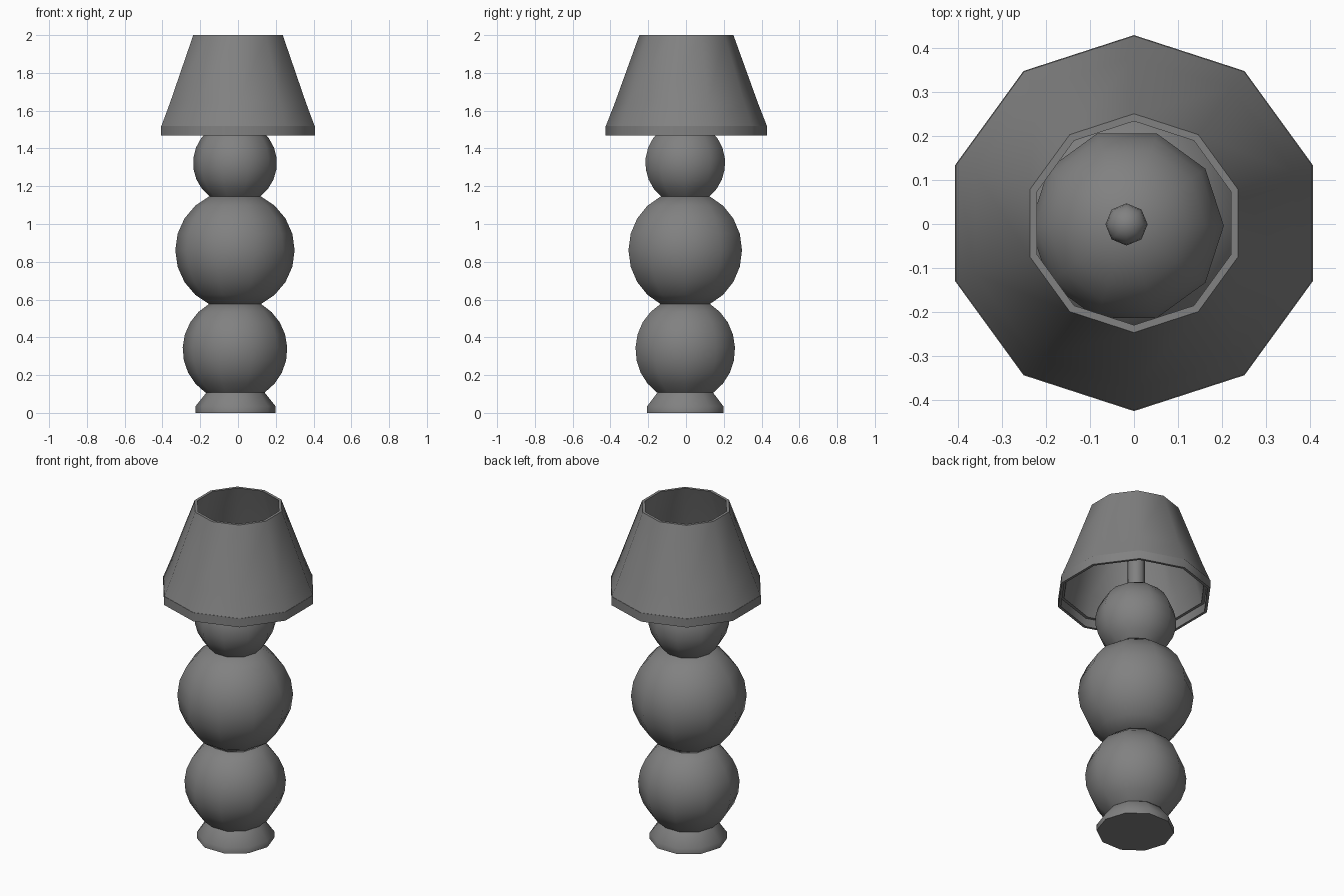
import bpy, bmesh
from math import sin, cos, pi, radians, asin

if "Cube" in bpy.data.objects:
    bpy.data.objects.remove(bpy.data.objects["Cube"])

# Dark grey finish shared by every part
grey = bpy.data.materials.new("dark_grey")
grey.diffuse_color = (0.22, 0.22, 0.22, 1)
grey.use_nodes = True
grey.node_tree.nodes["Principled BSDF"].inputs["Base Color"].default_value = grey.diffuse_color


def lathe(name, profile, sides, centre, turn=0.0, closed=False, smooth=42):
    """Spin a (radius, z) profile into a faceted ring; cap the ends unless it is a closed loop."""
    bm = bmesh.new()
    rings = []
    for r, z in profile:
        rings.append([bm.verts.new((centre[0] + r * cos(turn + 2 * pi * i / sides),
                                    centre[1] + r * sin(turn + 2 * pi * i / sides), z))
                      for i in range(sides)])
    pairs = list(zip(rings, rings[1:]))
    if closed:
        pairs.append((rings[-1], rings[0]))
    else:
        bm.faces.new(rings[0])
        bm.faces.new(rings[-1])
    for a, b in pairs:
        for i in range(sides):
            j = (i + 1) % sides
            bm.faces.new((a[i], a[j], b[j], b[i]))
    bmesh.ops.recalc_face_normals(bm, faces=bm.faces)
    mesh = bpy.data.meshes.new(name)
    bm.to_mesh(mesh)
    bm.free()
    mesh.materials.append(grey)
    obj = bpy.data.objects.new(name, mesh)
    bpy.context.collection.objects.link(obj)
    bpy.ops.object.select_all(action='DESELECT')
    obj.select_set(True)
    bpy.context.view_layer.objects.active = obj
    bpy.ops.object.shade_smooth_by_angle(angle=radians(smooth))
    return obj


def ball(r, zc, z0, z1, steps):
    """Arc of a sphere profile between two heights."""
    a, b = asin((z0 - zc) / r), asin((z1 - zc) / r)
    return [(r * cos(a + (b - a) * i / steps), zc + r * sin(a + (b - a) * i / steps))
            for i in range(steps + 1)]


STEM = (-0.016, -0.004)

# Foot and three stacked balls
lathe("foot", [(0.212, 0), (0.212, 0.035), (0.154, 0.108)], 10, (-0.013, -0.004))
lathe("lower_ball", ball(0.277, 0.336, 0.108, 0.576, 8), 10, STEM)
lathe("middle_ball", ball(0.316, 0.861, 0.576, 1.146, 8), 10, STEM)
lathe("upper_ball", ball(0.222, 1.323, 1.146, 1.542, 9), 10, STEM)

# Bulb holder rod with a rounded tip, inside the shade
rod = [(0.048, 1.50)] + ball(0.048, 1.74, 1.74, 1.787, 4)
lathe("bulb_rod", rod, 8, (-0.017, -0.001), smooth=50)

# Hollow ten-sided shade
shade = [(0.426, 1.52), (0.379, 1.64), (0.249, 2.0),
         (0.232, 2.0), (0.361, 1.64), (0.395, 1.52)]
lathe("lamp_shade", shade, 10, (0, 0.002), pi / 2, closed=True)

# Thin upright band around the lower edge of the shade
band = [(0.428, 1.468), (0.428, 1.52), (0.412, 1.52), (0.412, 1.468)]
lathe("shade_band", band, 10, (0, 0.002), pi / 2, closed=True)
